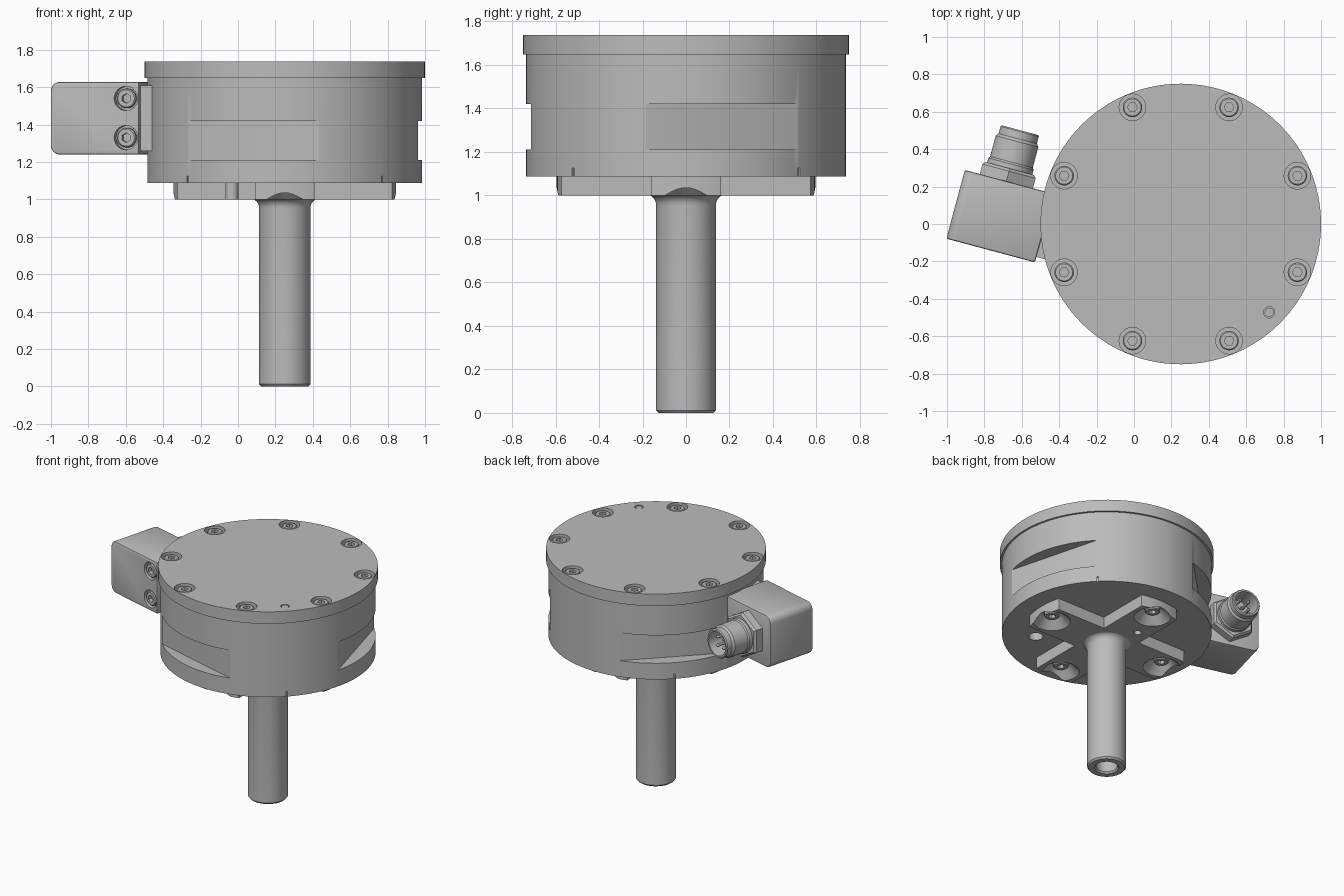
import bpy, bmesh
from math import pi, radians, cos, sin
from mathutils import Matrix, Vector

if "Cube" in bpy.data.objects:
    bpy.data.objects.remove(bpy.data.objects["Cube"], do_unlink=True)

metal = bpy.data.materials.new("grey_metal")
metal.use_nodes = True
GREY = (0.5, 0.5, 0.5, 1)
metal.diffuse_color = GREY
metal.node_tree.nodes["Principled BSDF"].inputs["Base Color"].default_value = GREY

AXIS = Matrix.Translation((0.25, 0, 0))              # sensor axis
SIDE = AXIS @ Matrix.Rotation(radians(75), 4, 'Z')   # connector frame: y points outward
ALONG_X = Matrix.Rotation(pi / 2, 4, 'Y')            # turns local z into x


def spot(radius, degrees, z=0):
    a = radians(degrees)
    return AXIS @ Matrix.Translation((radius * cos(a), radius * sin(a), z))


def finish(name, bm, matrix):
    bmesh.ops.recalc_face_normals(bm, faces=bm.faces)
    bm.transform(matrix)
    mesh = bpy.data.meshes.new(name)
    bm.to_mesh(mesh)
    bm.free()
    mesh.materials.append(metal)
    obj = bpy.data.objects.new(name, mesh)
    bpy.context.collection.objects.link(obj)
    return obj


def lathe(name, profile, matrix=AXIS, steps=48):
    """Solid of revolution; the profile is (radius, height) points."""
    bm = bmesh.new()
    pts = [(0, profile[0][1])] + profile + [(0, profile[-1][1])]
    verts = [bm.verts.new((r, 0, z)) for r, z in pts]
    edges = [bm.edges.new(p) for p in zip(verts, verts[1:])]
    bmesh.ops.spin(bm, geom=verts + edges, cent=(0, 0, 0), axis=(0, 0, 1),
                   angle=2 * pi, steps=steps)
    bmesh.ops.remove_doubles(bm, verts=bm.verts, dist=1e-5)
    bmesh.ops.dissolve_degenerate(bm, edges=bm.edges, dist=1e-6)
    return finish(name, bm, matrix)


def rod(name, r, z0, z1, matrix=AXIS, steps=32):
    return lathe(name, [(r, z0), (r, z1)], matrix, steps)


def box(name, low, high, matrix=AXIS, round_outer=0):
    bm = bmesh.new()
    bmesh.ops.create_cube(bm, size=1)
    low, high = Vector(low), Vector(high)
    for v in bm.verts:
        v.co = (low + high) / 2 + v.co * (high - low)
    if round_outer:
        outer = [e for e in bm.edges if all(abs(v.co.y - high.y) < 1e-5 for v in e.verts)
                 and abs(e.verts[0].co.x - e.verts[1].co.x) > 1e-4]
        bmesh.ops.bevel(bm, geom=outer, offset=round_outer, segments=6,
                        profile=0.5, affect='EDGES')
    return finish(name, bm, matrix)


def activate(obj):
    bpy.ops.object.select_all(action='DESELECT')
    obj.select_set(True)
    bpy.context.view_layer.objects.active = obj


def combine(obj, tools, operation='DIFFERENCE'):
    for tool in tools:
        mod = obj.modifiers.new("cut", 'BOOLEAN')
        mod.operation, mod.object, mod.solver = operation, tool, 'EXACT'
        activate(obj)
        bpy.ops.object.modifier_apply(modifier=mod.name)
        bpy.data.objects.remove(tool, do_unlink=True)


def socket_screw(name, r, z0, z1, matrix):
    """Cap screw with a hexagon socket, head facing +z."""
    edge = r * 0.12
    head = lathe(name, [(r, z0), (r, z1 - edge), (r - edge, z1)], matrix, 32)
    combine(head, [rod("cutter", r * 0.5, z1 - r * 0.5, z1 + 0.1, matrix, 6)])


# Housing with three milled flats, alignment ticks and a locating hole below
housing = rod("housing", 0.735, 1.088, 1.65, steps=128)
cuts = []
for angle in (15, 135, 255):
    turn = AXIS @ Matrix.Rotation(radians(angle), 4, 'Z')
    cuts.append(box("cutter", (0.64, -0.6, 1.21), (0.9, 0.6, 1.42), turn))
for angle in (45, 135, 225, 315):
    turn = AXIS @ Matrix.Rotation(radians(angle), 4, 'Z')
    cuts.append(box("cutter", (0.725, -0.005, 1.05), (0.8, 0.005, 1.125), turn))
cuts.append(rod("cutter", 0.05, 1.0, 1.2, spot(0.5, -45)))
combine(housing, cuts)

# Lid with counterbored screws and a small pin
lid = rod("lid", 0.75, 1.648, 1.738, steps=128)
ring = [22.5 + 45 * k for k in range(8)]
cuts = [rod("cutter", 0.071, 1.69, 1.8, spot(0.675, a)) for a in ring]
cuts.append(rod("cutter", 0.03, 1.70, 1.8, spot(0.668, -45)))
combine(lid, cuts)
for a in ring:
    socket_screw("lid_screw", 0.052, 1.68, 1.73, spot(0.675, a))
rod("lid_pin", 0.024, 1.69, 1.735, spot(0.668, -45))

# Cross-shaped mounting flange, with countersunk holes in its four arms
flange = box("mounting_cross", (-0.8, -0.16, 1.0), (0.8, 0.16, 1.1))
combine(flange, [box("cutter", (-0.16, -0.8, 1.0), (0.16, 0.8, 1.1))], 'UNION')
combine(flange, [rod("cutter", 0.595, 0.9, 1.2, steps=96)], 'INTERSECT')
sink = [(0.14, 0.99), (0.06, 1.07), (0.06, 1.085)]
arms = (0, 90, 180, 270)
cuts = [lathe("cutter", sink, spot(0.5, a), 32) for a in arms]
cuts.append(rod("cutter", 0.025, 0.95, 1.06, spot(0.27, 103)))
combine(flange, cuts)
FLIP = Matrix.Rotation(pi, 4, 'X')
for a in arms:
    socket_screw("flange_screw", 0.052, -0.03, 0.03, spot(0.5, a, 1.07) @ FLIP)
rod("locating_pin", 0.035, 1.0, 1.1, spot(0.4, 225))

# Shaft, filleted into the flange and bored at the lower end
fillet = [(0.185 - 0.048 * cos(t), 0.954 + 0.05 * sin(t))
          for t in (k * pi / 12 for k in range(7))]
lathe("shaft", [(0.075, 0.2), (0.075, 0.012), (0.085, 0), (0.127, 0), (0.137, 0.012)]
      + fillet + [(0.185, 1.03)], steps=64)

# Connector block on a collar, with two recessed side screws
box("block_collar", (-0.37, 0.55, 1.26), (-0.05, 0.74, 1.61), SIDE)
block = box("connector_block", (-0.40, 0.70, 1.24), (-0.02, 1.19, 1.628), SIDE, 0.05)
bevel = block.modifiers.new("soft_edges", 'BEVEL')
bevel.width, bevel.segments = 0.01, 2
bevel.limit_method, bevel.angle_limit = 'ANGLE', radians(40)
activate(block)
bpy.ops.object.modifier_apply(modifier=bevel.name)
seats = [SIDE @ Matrix.Translation((-0.40, 0.772, z)) @ ALONG_X @ FLIP
         for z in (1.33, 1.54)]
combine(block, [rod("cutter", 0.065, -0.04, 0.1, m) for m in seats])
for m in seats:
    socket_screw("block_screw", 0.052, -0.05, -0.004, m)

# Round plug with hexagon nut and contact pins
PLUG = SIDE @ Matrix.Translation((0, 0.96, 1.435)) @ ALONG_X
lathe("plug_nut", [(0.17, -0.03), (0.17, 0.035), (0.155, 0.05)], PLUG, 6)
lathe("plug_shell", [(0.125, 0), (0.125, 0.075), (0.118, 0.085), (0.118, 0.20),
                     (0.106, 0.215), (0.106, 0.255), (0.1, 0.262), (0.088, 0.262),
                     (0.088, 0.12)], PLUG)
for k in range(4):
    a = pi / 4 + k * pi / 2
    place = PLUG @ Matrix.Translation((0.045 * cos(a), 0.045 * sin(a), 0))
    lathe("plug_contact", [(0.011, 0.1), (0.011, 0.23), (0.005, 0.24)], place, 12)

# Smooth the round surfaces and keep edges crisp
for obj in bpy.context.collection.objects:
    if obj.type == 'MESH' and metal.name in obj.data.materials:
        activate(obj)
        bpy.ops.object.shade_smooth_by_angle(angle=radians(30))
